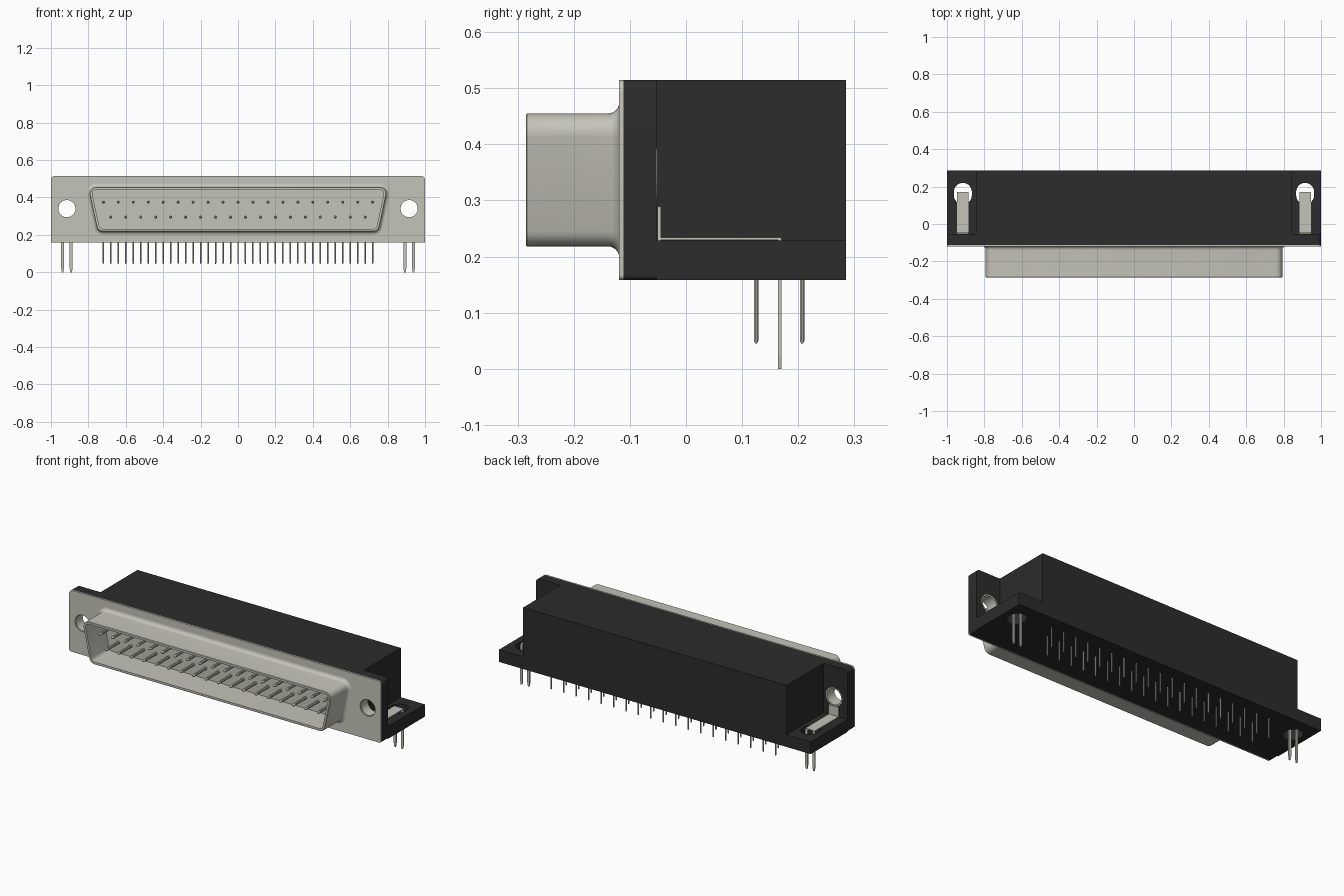
import bpy, bmesh
from math import sin, cos, pi, radians
from mathutils import Matrix

cube = bpy.data.objects.get("Cube")
if cube:
    bpy.data.objects.remove(cube, do_unlink=True)


def material(name, rgb):
    m = bpy.data.materials.new(name)
    m.use_nodes = True
    m.diffuse_color = (*rgb, 1)
    m.node_tree.nodes["Principled BSDF"].inputs["Base Color"].default_value = (*rgb, 1)
    return m


METAL = material("pale metal", (0.56, 0.55, 0.485))
BLACK = material("black plastic", (0.025, 0.025, 0.025))


def finish(name, bm, mat, smooth=False):
    bmesh.ops.recalc_face_normals(bm, faces=bm.faces)
    me = bpy.data.meshes.new(name)
    bm.to_mesh(me)
    bm.free()
    me.materials.append(mat)
    ob = bpy.data.objects.new(name, me)
    bpy.context.collection.objects.link(ob)
    if smooth:
        bpy.ops.object.select_all(action="DESELECT")
        ob.select_set(True)
        bpy.context.view_layer.objects.active = ob
        bpy.ops.object.shade_smooth_by_angle(angle=radians(35))
    return ob


def add_box(bm, x, y, z):
    """Box from (min, max) pairs."""
    size = [b - a for a, b in (x, y, z)]
    mid = [(a + b) / 2 for a, b in (x, y, z)]
    return bmesh.ops.create_cube(bm, size=1, matrix=Matrix.Translation(mid) @ Matrix.Diagonal((*size, 1)))


def box(name, x, y, z, mat):
    bm = bmesh.new()
    add_box(bm, x, y, z)
    return finish(name, bm, mat)


def arc(cx, cz, r, a, b, n=6):
    return [(cx + r * cos(radians(a + (b - a) * i / n)),
             cz + r * sin(radians(a + (b - a) * i / n))) for i in range(n + 1)]


def loft(name, loops, mat, caps=(True, True), closed=False, smooth=True):
    """Bridge equally long loops of 3D points."""
    bm = bmesh.new()
    rings = [[bm.verts.new(p) for p in loop] for loop in loops]
    pairs = list(zip(rings, rings[1:]))
    if closed:
        pairs.append((rings[-1], rings[0]))
    for a, b in pairs:
        for i in range(len(a)):
            j = (i + 1) % len(a)
            bm.faces.new((a[i], a[j], b[j], b[i]))
    for ring, cap in ((rings[0], caps[0]), (rings[-1], caps[1])):
        if cap and not closed:
            bm.faces.new(ring)
    return finish(name, bm, mat, smooth)


def slab(name, outline, y0, y1, mat):
    return loft(name, [[(x, y, z) for x, z in outline] for y in (y0, y1)], mat)


def cut(ob, cutter):
    cutter.hide_render = True
    mod = ob.modifiers.new("hole", "BOOLEAN")
    mod.operation, mod.solver, mod.object = "DIFFERENCE", "EXACT", cutter
    bpy.context.view_layer.objects.active = ob
    bpy.ops.object.modifier_apply(modifier=mod.name)
    bpy.data.objects.remove(cutter, do_unlink=True)


def circle(cx, y, cz, r, n=32):
    return [(cx + r * cos(2 * pi * i / n), y, cz + r * sin(2 * pi * i / n)) for i in range(n)]


FRONT, FLANGE, BACK = -0.119, -0.053, 0.285
BASE, LEDGE, TOP = 0.158, 0.229, 0.515
HOLE_X, HOLE_Z = 0.915, 0.34

# Front plate and flange with rounded corners
r, q = 0.022, 0.01
outline = (arc(1 - r, TOP - r, r, 0, 90) + arc(r - 1, TOP - r, r, 90, 180)
           + arc(q - 1, BASE + q, q, 180, 270) + arc(1 - q, BASE + q, q, 270, 360))
plate = slab("front_plate", outline, FRONT, -0.111, METAL)
flange = slab("body_flange", outline, -0.111, FLANGE, BLACK)

# Housing and mounting ledge
box("main_housing", (-0.845, 0.845), (FLANGE, BACK), (LEDGE, TOP), BLACK)
ledge = box("mounting_ledge", (-1, 1), (FLANGE, BACK), (BASE, LEDGE), BLACK)

for side, s in (("right", -1), ("left", 1)):
    x = s * HOLE_X
    # Screw hole through plate and flange
    for ob, rad in ((plate, 0.048), (flange, 0.053)):
        cut(ob, loft("cutter", [circle(x, y, HOLE_Z, rad) for y in (-0.2, 0)], METAL, smooth=False))
    # Slot for the board lock
    slot = arc(x, 0.172, 0.048, 0, 180, 12) + arc(x, 0.153, 0.048, 180, 360, 12)
    cut(ledge, loft("cutter", [[(a, b, z) for a, b in slot] for z in (0.1, 0.3)], METAL, smooth=False))
    # Metal screw barrel
    barrel = [(0.053, -0.112), (0.053, -0.0505), (0.046, -0.0505), (0.046, -0.112)]
    loft(side + "_screw_barrel", [circle(x, y, HOLE_Z, rad) for rad, y in barrel], METAL, closed=True)
    # Bent bracket with two tapered prongs
    bm = bmesh.new()
    add_box(bm, (x - 0.031, x + 0.031), (-0.051, -0.045), (LEDGE, 0.289))
    add_box(bm, (x - 0.031, x + 0.031), (-0.051, 0.17), (LEDGE + 0.0005, 0.234))
    for off in (-0.023, 0.023):
        mid = x + off
        made = add_box(bm, (mid - 0.008, mid + 0.008), (0.164, 0.17), (0.022, 0.232))
        low = [f for f in {f for v in made["verts"] for f in v.link_faces}
               if f.calc_center_median().z < 0.03]
        tip = bmesh.ops.extrude_discrete_faces(bm, faces=low)["faces"][0]
        for v in tip.verts:
            v.co.z = 0
            v.co.x = mid + (v.co.x - mid) * 0.45
    finish(side + "_board_lock", bm, METAL)


# Tapered connector shell: flared root, straight wall, open mouth, floor
def d_loop(rad, y):
    tx, bx, tz, bz, tilt = 0.758, 0.722, 0.42, 0.253, 12
    pts = (arc(tx, tz, rad, -tilt, 90) + arc(-tx, tz, rad, 90, 180 + tilt)
           + arc(-bx, bz, rad, 180 + tilt, 270) + arc(bx, bz, rad, 270, 360 - tilt))
    return [(x, y, z) for x, z in pts]


R, F = 0.035, 0.02
flare = [d_loop(R + F - F * sin(a), FRONT - F + F * cos(a)) for a in [i * pi / 12 for i in range(7)]]
mouth = [d_loop(R, -0.283), d_loop(R - 0.002, -0.285), d_loop(R - 0.014, -0.285), d_loop(R - 0.014, FRONT - 0.003)]
loft("connector_shell", flare + mouth, METAL, caps=(False, True))


# Contact pins and solder legs
def add_pin(bm, x, y, z, length, rad, rot):
    base = Matrix.Translation((x, y, z)) @ rot
    tip = rad * 1.2
    for r1, r2, start, size in ((rad, rad, 0, length - tip), (rad, rad * 0.4, length - tip, tip)):
        bmesh.ops.create_cone(bm, cap_ends=True, segments=10, radius1=r1, radius2=r2, depth=size,
                              matrix=base @ Matrix.Translation((0, 0, start + size / 2)))


FORWARD = Matrix.Rotation(pi / 2, 4, "X")
DOWN = Matrix.Rotation(pi, 4, "X")
for row, count, z, leg_y in (("upper", 19, 0.375, 0.207), ("lower", 18, 0.295, 0.125)):
    pins, legs = bmesh.new(), bmesh.new()
    for i in range(count):
        x = (i - (count - 1) / 2) * 0.08
        add_pin(pins, x, FRONT, z, 0.125, 0.008, FORWARD)
        add_pin(legs, x, leg_y, BASE + 0.02, BASE + 0.02 - 0.045, 0.0042, DOWN)
    finish(row + "_contact_pins", pins, METAL, True)
    finish(row + "_solder_legs", legs, METAL, True)
